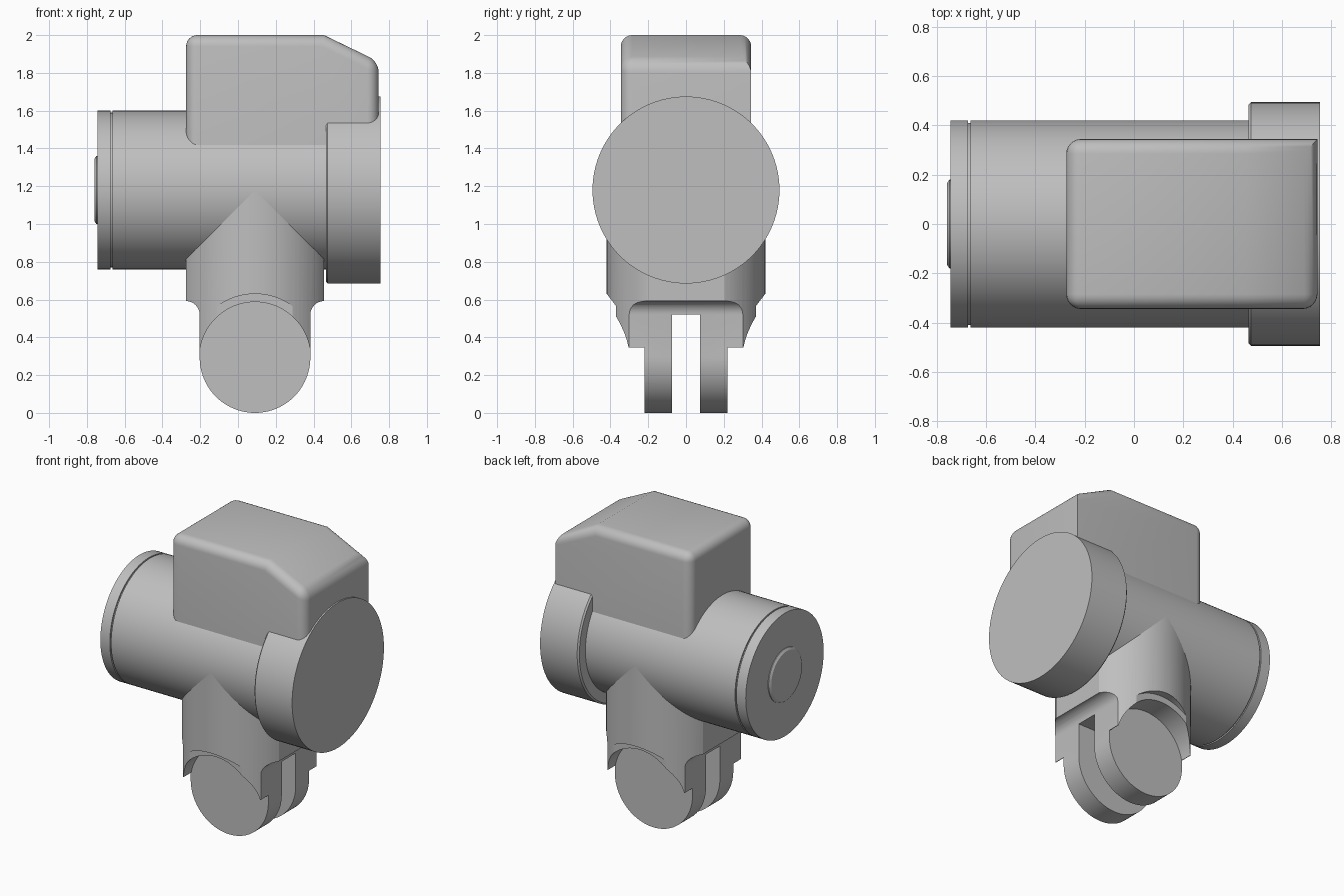
import bpy, bmesh, math
from mathutils import Matrix, Vector

cube = bpy.data.objects.get("Cube")
if cube:
    bpy.data.objects.remove(cube, do_unlink=True)

grey = bpy.data.materials.new("plain grey")
grey.use_nodes = True
grey.diffuse_color = (0.52, 0.52, 0.52, 1)
grey.node_tree.nodes["Principled BSDF"].inputs["Base Color"].default_value = (0.52, 0.52, 0.52, 1)

AXIS_Z = 1.18      # height of the horizontal barrel
NECK_X = 0.09      # centre of the vertical neck
PIN_Z = 0.293      # centre and radius of the fork ears
SEGMENTS = 96


def make_object(name, bm):
    bmesh.ops.recalc_face_normals(bm, faces=bm.faces)
    mesh = bpy.data.meshes.new(name)
    bm.to_mesh(mesh)
    bm.free()
    mesh.materials.append(grey)
    obj = bpy.data.objects.new(name, mesh)
    bpy.context.collection.objects.link(obj)
    return obj


def smooth(obj):
    obj.data.shade_smooth()
    obj.data.set_sharp_from_angle(angle=math.radians(28))


def turned(name, profile):
    """Solid of revolution about the barrel axis from (x, radius) points."""
    bm = bmesh.new()
    rings = []
    for x, r in profile:
        ring = []
        for i in range(SEGMENTS):
            a = 2 * math.pi * i / SEGMENTS
            ring.append(bm.verts.new((x, r * math.cos(a), AXIS_Z + r * math.sin(a))))
        rings.append(ring)
    for a, b in zip(rings, rings[1:]):
        for i in range(SEGMENTS):
            j = (i + 1) % SEGMENTS
            bm.faces.new((a[i], a[j], b[j], b[i]))
    bm.faces.new(rings[0])
    bm.faces.new(rings[-1])
    obj = make_object(name, bm)
    smooth(obj)
    return obj


def prism_mesh(points, y0, y1):
    """Front outline of (x, z) points extruded along y."""
    bm = bmesh.new()
    face = bm.faces.new([bm.verts.new((x, y0, z)) for x, z in points])
    moved = bmesh.ops.extrude_face_region(bm, geom=[face])["geom"]
    bmesh.ops.translate(bm, vec=(0, y1 - y0, 0),
                        verts=[v for v in moved if isinstance(v, bmesh.types.BMVert)])
    return bm


def arc(cx, cz, r, start, end, steps):
    return [(cx + r * math.cos(math.radians(start + (end - start) * i / steps)),
             cz + r * math.sin(math.radians(start + (end - start) * i / steps)))
            for i in range(steps + 1)]


def rectangle(x0, x1, z0, z1):
    return [(x0, z0), (x1, z0), (x1, z1), (x0, z1)]


def combine(obj, tool, operation):
    mod = obj.modifiers.new("cut", "BOOLEAN")
    mod.operation = operation
    mod.solver = "EXACT"
    mod.object = tool
    graph = bpy.context.evaluated_depsgraph_get()
    graph.update()
    result = bpy.data.meshes.new_from_object(obj.evaluated_get(graph))
    obj.modifiers.clear()
    obj.data = result
    bpy.data.objects.remove(tool, do_unlink=True)


# Horizontal barrel with a thin groove near its end
turned("barrel", [(-0.745, 0.42), (-0.674, 0.42), (-0.674, 0.41),
                  (-0.664, 0.41), (-0.664, 0.42), (0.5, 0.42)])
turned("end_cap", [(0.465, 0.485), (0.475, 0.495), (0.755, 0.495)])
turned("end_button", [(-0.74, 0.18), (-0.75, 0.18), (-0.76, 0.165)])

# Rounded housing with a sloping shoulder
bm = prism_mesh([(-0.275, 1.3), (0.745, 1.3), (0.745, 1.86), (0.455, 2.0), (-0.275, 2.0)],
                -0.345, 0.345)
rounded = []
for e in bm.edges:
    a, b = (v.co for v in e.verts)
    mid = (a + b) / 2
    bottom = mid.z < 1.31
    ridge = abs(mid.y) < 0.01 and abs(mid.x - 0.455) < 0.01
    square_corner = mid.x > 0.74 and mid.y > 0.3 and abs(a.z - b.z) > 0.3
    if not (bottom or ridge or square_corner):
        rounded.append(e)
bmesh.ops.recalc_face_normals(bm, faces=bm.faces)
bmesh.ops.bevel(bm, geom=rounded, offset=0.06, offset_type="OFFSET", segments=6,
                profile=0.5, affect="EDGES", clamp_overlap=True)
smooth(make_object("housing", bm))

# Neck: a round column trimmed to the side outline of the fork
bm = bmesh.new()
bmesh.ops.create_cone(bm, cap_ends=True, segments=SEGMENTS, radius1=0.42, radius2=0.42,
                      depth=AXIS_Z + 0.1,
                      matrix=Matrix.Translation((NECK_X, 0, (AXIS_Z - 0.1) / 2)))
neck = make_object("neck_and_fork", bm)

half = arc(0, PIN_Z, PIN_Z, -90, 0, 24) + arc(0.365, 0.52, 0.072, 180, 90, 8) + [(0.365, AXIS_Z)]
outline = [(NECK_X + x, z) for x, z in half]
outline += [(NECK_X - x, z) for x, z in reversed(half[1:])]
combine(neck, make_object("outline_tool", prism_mesh(outline, -0.6, 0.6)), "INTERSECT")

# Slot between the ears
combine(neck, make_object("slot_tool",
        prism_mesh(rectangle(-0.5, 0.7, -0.2, 0.52), -0.075, 0.075)), "DIFFERENCE")

# Stepped round recess and lower trim outside each ear
for side in (-1, 1):
    trims = [(rectangle(-0.5, 0.7, -0.2, 0.345), 0.22),
             (arc(NECK_X, PIN_Z, PIN_Z + 0.001, 0, 356.25, 95), 0.22),
             (arc(NECK_X, PIN_Z, 0.337, 0, 356.25, 95), 0.37)]
    for points, depth in trims:
        tool = make_object("recess_tool", prism_mesh(points, side * depth, side * 0.7))
        combine(neck, tool, "DIFFERENCE")
smooth(neck)
